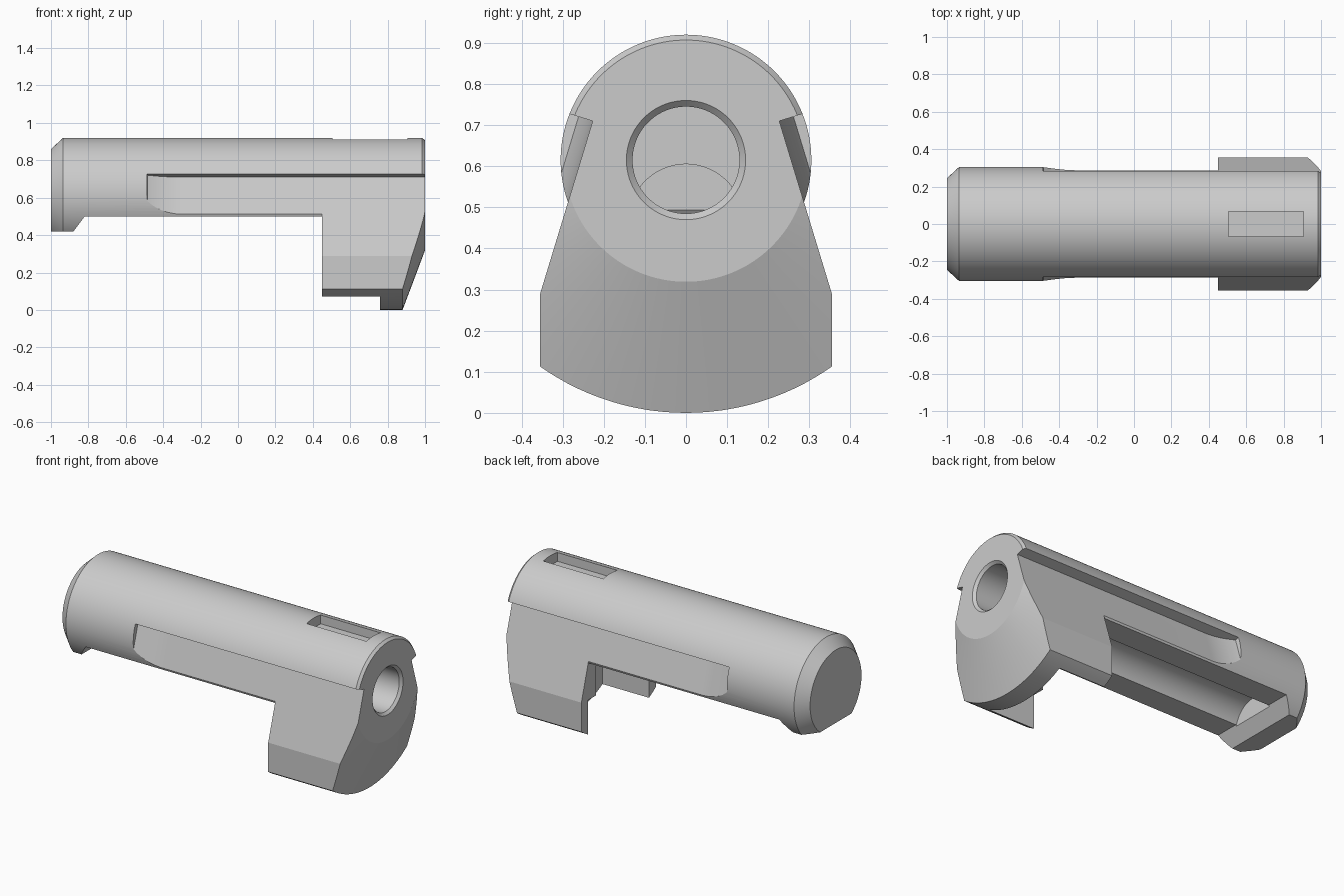
import bpy, bmesh, math
from mathutils import Vector

old = bpy.data.objects.get("Cube")
if old:
    bpy.data.objects.remove(old)

AXIS = 0.615   # height of the barrel axis
SEGS = 128

steel = bpy.data.materials.new("grey steel")
steel.use_nodes = True
grey = (0.6, 0.6, 0.6, 1)
steel.diffuse_color = grey
steel.node_tree.nodes["Principled BSDF"].inputs["Base Color"].default_value = grey


def loft(name, rings):
    """Closed solid through rings of equal point count."""
    bm = bmesh.new()
    rows = [[bm.verts.new(p) for p in ring] for ring in rings]
    n = len(rows[0])
    for a, b in zip(rows, rows[1:]):
        for i in range(n):
            j = (i + 1) % n
            bm.faces.new((a[i], a[j], b[j], b[i]))
    bm.faces.new(rows[0])
    bm.faces.new(rows[-1])
    bmesh.ops.recalc_face_normals(bm, faces=bm.faces)
    mesh = bpy.data.meshes.new(name)
    bm.to_mesh(mesh)
    bm.free()
    mesh.materials.append(steel)
    obj = bpy.data.objects.new(name, mesh)
    bpy.context.collection.objects.link(obj)
    return obj


def turned(name, profile, axis=AXIS):
    """Solid turned about a lengthwise axis from (x, radius) points."""
    turn = [math.tau * i / SEGS for i in range(SEGS)]
    return loft(name, [[(x, r * math.sin(t), axis + r * math.cos(t)) for t in turn]
                       for x, r in profile])


def box(name, x0, x1, half, z0, z1):
    section = [(-half, z0), (half, z0), (half, z1), (-half, z1)]
    return loft(name, [[(x, y, z) for y, z in section] for x in (x0, x1)])


def combine(target, other, operation):
    """Apply a boolean and remove the helper."""
    other.hide_render = True
    mod = target.modifiers.new("cut", 'BOOLEAN')
    mod.operation, mod.object, mod.solver = operation, other, 'EXACT'
    bpy.ops.object.select_all(action='DESELECT')
    bpy.context.view_layer.objects.active = target
    target.select_set(True)
    bpy.ops.object.modifier_apply(modifier=mod.name)
    bpy.data.objects.remove(other)


# Round body with chamfered ends and a flat underside
body = turned("bolt_body", [(-1, 0.245), (-0.935, 0.305), (0.985, 0.305), (1, 0.292)])
under = [(-1.2, 0.42), (-0.88, 0.42), (-0.82, 0.5), (1.2, 0.5), (1.2, -0.5), (-1.2, -0.5)]
combine(body, loft("underside_cutter", [[(x, y, z) for x, z in under] for y in (-1, 1)]),
        'DIFFERENCE')

# Lower block with a rounded bottom and conical front
block = turned("lower_block", [(0.45, 0.615), (0.88, 0.615), (1, 0.296)])
combine(block, box("block_limits", 0.3, 1.2, 0.355, -0.2, 0.6), 'INTERSECT')
combine(body, block, 'UNION')

# Leaning side flats that run out in a curve
normal = Vector((0, 0.956, 0.293))
section = [(0.227, 0.71), (0.7, 0.855), (0.7, -0.2), (0.504, -0.2)]
stations = [(1.2, 0)] + [(-0.3 - 0.185 * i / 12, 0.036 * (i / 12) ** 2) for i in range(13)]
stations.append((-0.49, 0.1))
for side in (1, -1):
    rings = []
    for x, lift in stations:
        pts = [Vector((x, y, z)) + normal * lift for y, z in section]
        rings.append([(p.x, side * p.y, p.z) for p in pts])
    combine(body, loft("side_flat_cutter", rings), 'DIFFERENCE')

# Stepped hollow between the block walls
combine(body, box("lower_hollow", 0.4, 0.76, 0.29, -0.2, 0.28), 'DIFFERENCE')
combine(body, box("upper_hollow", 0.44, 0.76, 0.215, 0.2, 0.501), 'DIFFERENCE')

# Rounded channel along the underside
combine(body, turned("channel_cutter", [(-0.825, 0.14), (0.6, 0.14)], 0.465), 'DIFFERENCE')

# Blind front bore with a chamfered mouth
combine(body, turned("bore_cutter", [(0.5, 0.13), (0.985, 0.13), (1.015, 0.16)]), 'DIFFERENCE')

# Shallow slot on top
combine(body, box("top_slot_cutter", 0.505, 0.905, 0.067, 0.86, 1.1), 'DIFFERENCE')

bpy.ops.object.shade_smooth_by_angle(angle=math.radians(15))
